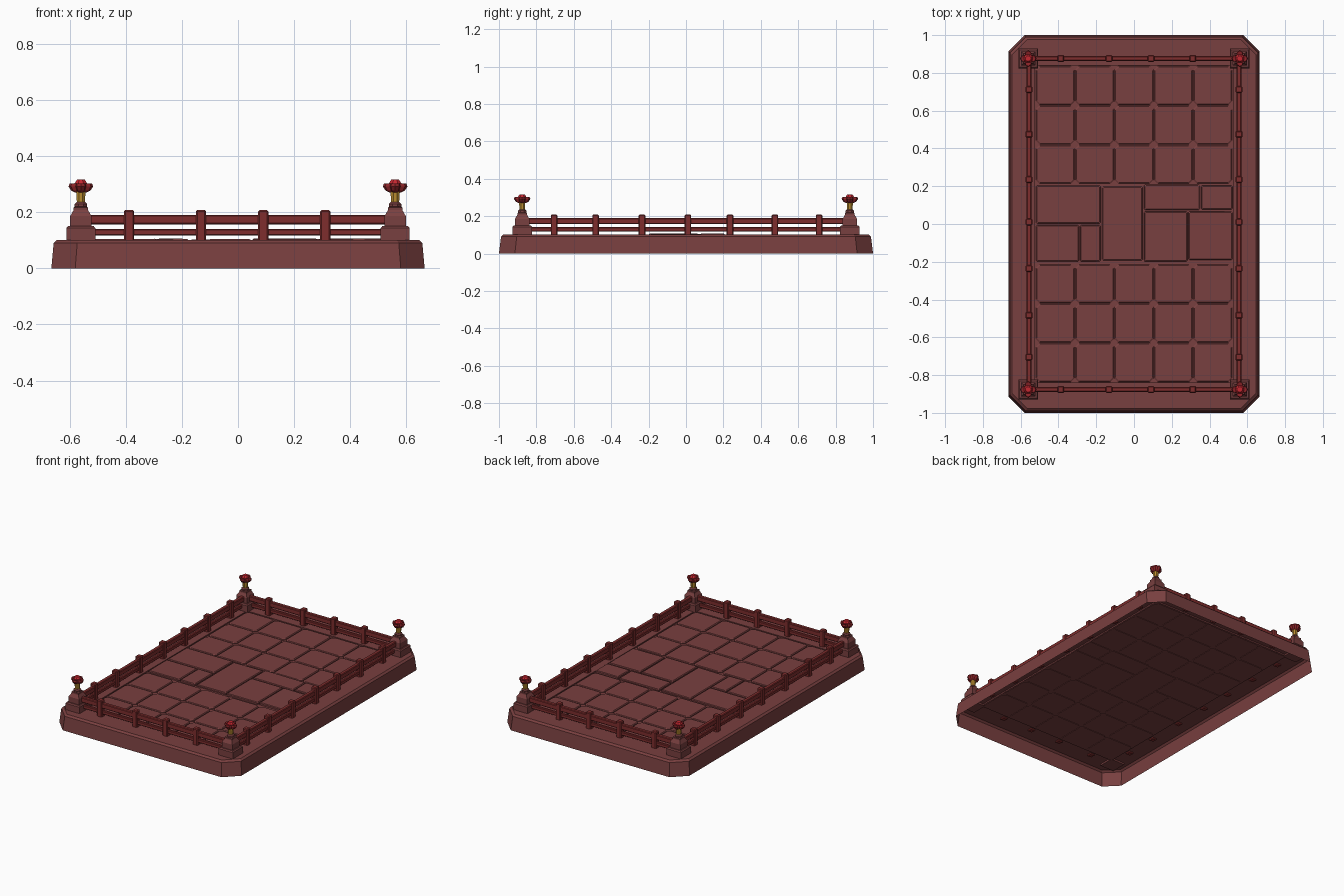
import bpy, bmesh, math, random

if "Cube" in bpy.data.objects:
    bpy.data.objects.remove(bpy.data.objects["Cube"])
random.seed(3)


def mat(name, rgb):
    m = bpy.data.materials.new(name)
    m.diffuse_color = (*rgb, 1)
    m.use_nodes = True
    m.node_tree.nodes["Principled BSDF"].inputs["Base Color"].default_value = m.diffuse_color
    return m


STONE = mat("dark red stone", (0.19, 0.05, 0.05))
RAIL = mat("rail red", (0.21, 0.026, 0.026))
GOLD = mat("gold", (0.50, 0.27, 0.03))
PETAL = mat("petal red", (0.27, 0.018, 0.022))
HEART = mat("bright red", (0.55, 0.02, 0.03))


def finish(bm, name, material):
    bmesh.ops.recalc_face_normals(bm, faces=bm.faces)
    me = bpy.data.meshes.new(name)
    bm.to_mesh(me)
    bm.free()
    me.materials.append(material)
    ob = bpy.data.objects.new(name, me)
    bpy.context.collection.objects.link(ob)
    return ob


def skin(name, rings, material, bottom=True, top=True):
    """Join a stack of equally long point loops into one surface."""
    bm = bmesh.new()
    loops = [[bm.verts.new(p) for p in r] for r in rings]
    n = len(loops[0])
    for a, b in zip(loops, loops[1:]):
        for i in range(n):
            j = (i + 1) % n
            bm.faces.new((a[i], a[j], b[j], b[i]))
    if bottom:
        bm.faces.new(loops[0][::-1])
    if top:
        bm.faces.new(loops[-1])
    return finish(bm, name, material)


def octagon(cx, cy, hx, hy, c, z):
    """Rectangle with cut corners."""
    pts = [(hx, hy - c), (hx - c, hy), (c - hx, hy), (-hx, hy - c),
           (-hx, c - hy), (c - hx, -hy), (hx - c, -hy), (hx, c - hy)]
    return [(cx + x, cy + y, z) for x, y in pts]


def lathe(name, cx, cy, profile, n, material, shape=lambda i: 1, start=0.0):
    rings = [[(cx + r * shape(i) * math.cos(start + math.tau * i / n),
               cy + r * shape(i) * math.sin(start + math.tau * i / n), z)
              for i in range(n)] for r, z in profile]
    return skin(name, rings, material)


def box(name, x0, x1, y0, y1, z0, z1, material, bevel=0.004):
    bm = bmesh.new()
    bmesh.ops.create_cube(bm, size=1)
    for v in bm.verts:
        v.co = (x1 if v.co.x > 0 else x0, y1 if v.co.y > 0 else y0, z1 if v.co.z > 0 else z0)
    bmesh.ops.bevel(bm, geom=bm.edges[:], offset=bevel, segments=1, affect='EDGES')
    return finish(bm, name, material)


# platform: open-bottomed shell with a sunken floor for the tiles
skin("platform", [octagon(0, 0, hx, hy, c, z) for hx, hy, c, z in (
    (0.665, 1.0, 0.085, 0), (0.657, 0.989, 0.084, 0.09), (0.645, 0.977, 0.08, 0.101),
    (0.523, 0.84, 0.012, 0.101), (0.523, 0.84, 0.012, 0.092))], STONE, bottom=False)


def tile(name, x0, x1, y0, y1, c, top, tilt=0.0):
    cx, cy, hx, hy = (x0 + x1) / 2, (y0 + y1) / 2, (x1 - x0) / 2 - 0.002, (y1 - y0) / 2 - 0.002
    rings = [octagon(cx, cy, hx - d, hy - d, c, z) for d, z in
             ((0, 0.089), (0, top - 0.004), (0.005, top))]
    for k in (1, 2):
        rings[k] = [(x, y, z + tilt * (x - cx)) for x, y, z in rings[k]]
    skin(name, rings, STONE)


# regular floor tiles, three rows at each end
P = 0.2084
for side in (-1, 1):
    for col in range(5):
        for row in range(3):
            x = -0.521 + col * P
            y = side * (0.212 + P * (row + 0.5))
            tile("floor_tile", x, x + P, y - P / 2, y + P / 2, 0.018, 0.101)

# irregular slabs across the middle
for x0, x1, y0, y1 in ((-0.52, -0.175, 0.0, 0.205), (-0.52, -0.29, -0.2, -0.003),
                       (-0.288, -0.175, -0.2, -0.003), (-0.172, 0.047, -0.195, 0.2),
                       (0.052, 0.35, 0.073, 0.21), (0.353, 0.523, 0.076, 0.205),
                       (0.05, 0.284, -0.2, 0.068), (0.287, 0.523, -0.193, 0.068)):
    tile("cracked_slab", x0, x1, y0, y1, 0.004, 0.104 + random.uniform(0, 0.003),
         random.uniform(-0.015, 0.015))

# railings
PX, PY = 0.56, 0.876
RX, RY = 0.556, 0.876
for s in (-1, 1):
    for z0, z1, t in ((0.117, 0.141, 0.010), (0.157, 0.19, 0.013)):
        box("end_rail", -0.53, 0.53, s * RY - t, s * RY + t, z0, z1, RAIL)
        box("side_rail", s * RX - t, s * RX + t, -0.85, 0.85, z0, z1, RAIL)
    for x in (-0.388, -0.132, 0.09, 0.311):
        box("end_rail_post", x - 0.018, x + 0.018, s * RY - 0.018, s * RY + 0.018,
            0.092, 0.208, RAIL, 0.005)
    for y in (-0.705, -0.483, -0.235, 0.01, 0.235, 0.475, 0.712):
        box("side_rail_post", s * RX - 0.018, s * RX + 0.018, y - 0.018, y + 0.018,
            0.092, 0.208, RAIL, 0.005)

# corner pedestals with gilt stems and flower finials
Q = math.sqrt(2)
for sx in (-1, 1):
    for sy in (-1, 1):
        x, y = sx * PX, sy * PY
        lathe("pedestal", x, y, [(h * Q, z) for h, z in (
            (0.052, 0.09), (0.052, 0.143), (0.046, 0.15), (0.038, 0.15), (0.038, 0.186),
            (0.026, 0.207), (0.026, 0.217), (0.016, 0.22))], 4, STONE, start=math.pi / 4)
        lathe("neck_ring", x, y, [(0.017, 0.212), (0.024, 0.22), (0.024, 0.229), (0.017, 0.236)],
              8, STONE, start=math.pi / 8)
        lathe("gold_stem", x, y, [(0.015, 0.23), (0.018, 0.273), (0.016, 0.278)],
              8, GOLD, start=math.pi / 8)
        lathe("flower_petals", x, y, [(0.020, 0.270), (0.034, 0.277), (0.044, 0.292),
                                      (0.040, 0.302), (0.022, 0.298)], 16, PETAL,
              shape=lambda i: (1, 0.88, 0.6, 0.88)[i % 4])
        lathe("flower_heart", x, y, [(0.022, 0.294), (0.024, 0.303), (0.015, 0.316)],
              8, HEART, start=math.pi / 8)
